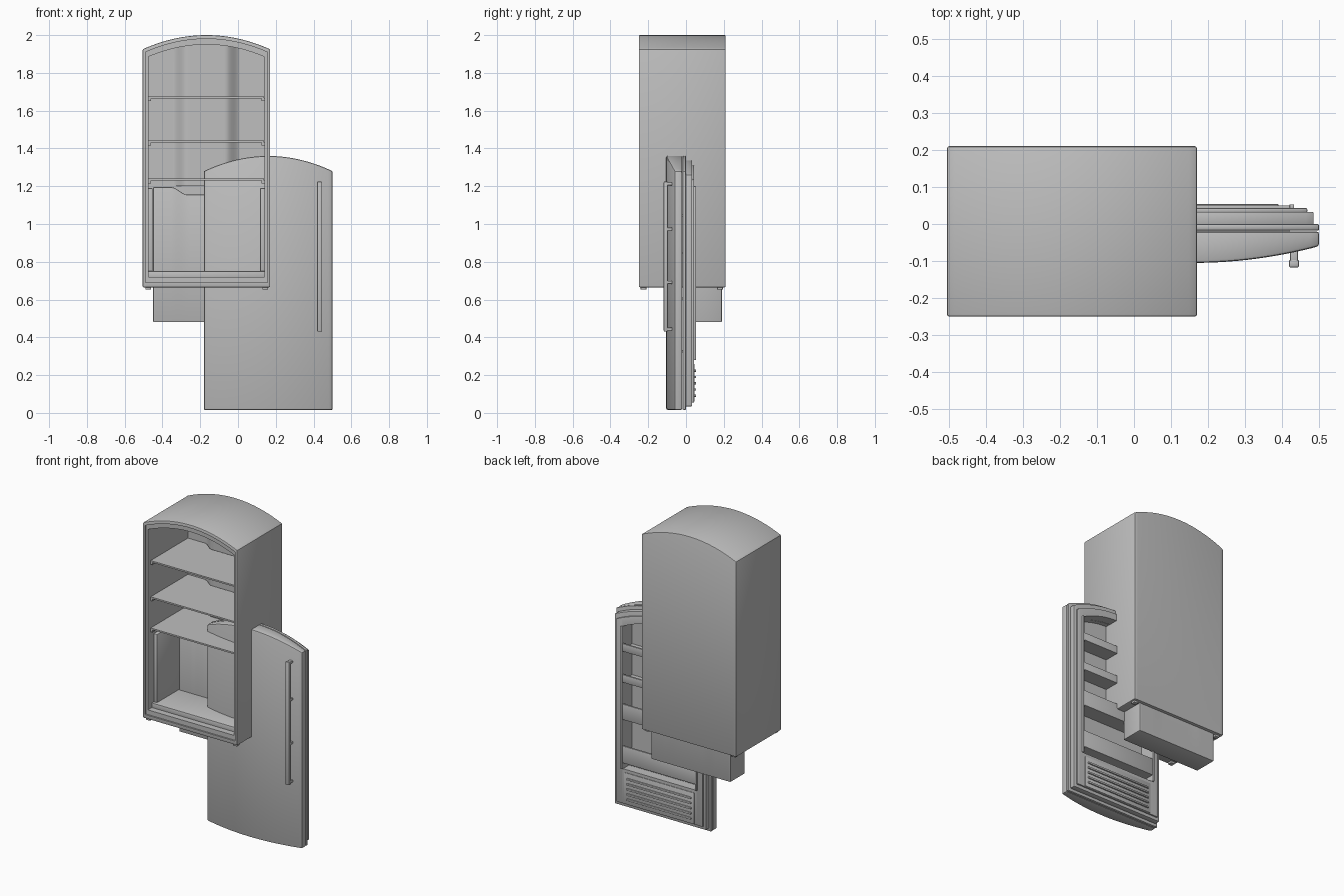
import bpy, bmesh
from math import radians

cube = bpy.data.objects.get("Cube")
if cube:
    bpy.data.objects.remove(cube, do_unlink=True)

grey = bpy.data.materials.new("light grey")
grey.use_nodes = True
grey.diffuse_color = (0.52, 0.52, 0.52, 1)
grey.node_tree.nodes["Principled BSDF"].inputs["Base Color"].default_value = (0.52, 0.52, 0.52, 1)

CAB, DOOR = -0.1675, 0.16      # centre lines of cabinet and door


def call(v, x):
    return v(x) if callable(v) else v


def arch(centre, half, side, peak):
    """Height of a shallow arch over a centre line."""
    return lambda x: peak - (peak - side) * ((x - centre) / half) ** 2


def bump(x):
    """Smooth raised middle of the cabinet back wall."""
    t = min(1, max(0, (0.185 - abs(x - CAB)) / 0.085))
    return t * t * (3 - 2 * t)


def smooth(ob):
    bpy.ops.object.select_all(action='DESELECT')
    ob.select_set(True)
    bpy.context.view_layer.objects.active = ob
    bpy.ops.object.shade_smooth_by_angle(angle=radians(30))


def solid(name, x0, x1, y0, y1, z0, z1, n=1, bevel=0):
    """Block of n columns; y0, y1, z0 and z1 may be functions of x."""
    bm = bmesh.new()
    rings = []
    for i in range(n + 1):
        x = x0 + (x1 - x0) * i / n
        a, b, c, d = (call(v, x) for v in (y0, y1, z0, z1))
        rings.append([bm.verts.new((x, y, z)) for y, z in ((a, c), (b, c), (b, d), (a, d))])
    for r, s in zip(rings, rings[1:]):
        for k in range(4):
            bm.faces.new((r[k], r[k - 1], s[k - 1], s[k]))
    bm.faces.new(rings[0])
    bm.faces.new(rings[-1][::-1])
    bmesh.ops.recalc_face_normals(bm, faces=bm.faces)
    if bevel:
        sharp = [e for e in bm.edges if e.calc_face_angle(0) > radians(30)]
        bmesh.ops.bevel(bm, geom=sharp, offset=bevel, segments=2, profile=0.5,
                        affect='EDGES', clamp_overlap=True)
    me = bpy.data.meshes.new(name)
    bm.to_mesh(me)
    bm.free()
    me.materials.append(grey)
    ob = bpy.data.objects.new(name, me)
    bpy.context.collection.objects.link(ob)
    smooth(ob)
    return ob


def cut(ob, *cutters):
    """Subtract the cutters, then remove them."""
    for c in cutters:
        mod = ob.modifiers.new("cut", 'BOOLEAN')
        mod.operation, mod.solver, mod.object = 'DIFFERENCE', 'EXACT', c
        bpy.ops.object.select_all(action='DESELECT')
        ob.select_set(True)
        bpy.context.view_layer.objects.active = ob
        bpy.ops.object.modifier_apply(modifier=mod.name)
        bpy.data.objects.remove(c, do_unlink=True)
    smooth(ob)


# Cabinet shell with arched top, front rebate and cavity
shell = solid("cabinet_shell", -0.505, 0.17, -0.25, 0.21, 0.665,
              arch(CAB, 0.3375, 1.925, 2.0), 32, 0.006)
rebate = solid("rebate", -0.49, 0.155, -0.3, -0.24, 0.69, arch(CAB, 0.3225, 1.91, 1.98), 32)
cavity = solid("cavity", -0.475, 0.14, -0.3, 0.17, 0.72, arch(CAB, 0.3075, 1.885, 1.95), 32)
cut(shell, rebate, cavity)

# Air duct swelling on the back wall
solid("back_duct", -0.36, 0.025, lambda x: 0.172 - 0.05 * bump(x), 0.18, 1.2,
      arch(CAB, 0.3075, 1.89, 1.955), 32)

# Lower compartment liner and rear housing that sticks out below
for side, xa, xb in (("right", -0.48, -0.452), ("left", 0.117, 0.145)):
    solid(f"lower_liner_{side}", xa, xb, -0.18, 0.18, 0.71, 1.19, bevel=0.004)
solid("lower_floor", -0.478, 0.143, -0.2, 0.18, 0.71, 0.75, bevel=0.004)
solid("rear_housing", -0.45, 0.115, 0.04, 0.19, 0.48, lambda x: 1.195 - 0.04 * bump(x), 40, 0.006)

# Shelves notched around the duct, on small side brackets
for i, z in enumerate((1.235, 1.436, 1.67)):
    solid(f"shelf_{i}", -0.473, 0.138, -0.215, lambda x: 0.165 - 0.05 * bump(x),
          z - 0.005, z + 0.005, 40)
    for side, x in (("right", -0.475), ("left", 0.125)):
        solid(f"shelf_{i}_bracket_{side}", x, x + 0.015, -0.215, 0.15, z - 0.02, z - 0.004)

# Feet
for x in (-0.49, 0.13):
    for y in (-0.24, 0.165):
        solid("cabinet_foot", x, x + 0.03, y, y + 0.03, 0.652, 0.67, bevel=0.003)


# Door layers, all opened by the same arched recess
def recess():
    return solid("recess", -0.1, 0.42, -0.05, 0.2, 0.28, arch(DOOR, 0.26, 1.2, 1.265), 24)


front = lambda x: -0.105 + 0.045 * ((x - DOOR) / 0.34) ** 2
layers = (
    ("door_panel", 0.34, front, -0.02, 0.016, 1.28, 1.36, 0.008),
    ("door_rim", 0.34, -0.018, 0.0, 0.016, 1.28, 1.36, 0.005),
    ("door_seal", 0.325, -0.005, 0.033, 0.035, 1.26, 1.337, 0.004),
    ("door_liner", 0.308, 0.03, 0.043, 0.055, 1.235, 1.31, 0.004),
)
for name, half, ya, yb, z0, side, peak, bev in layers:
    ob = solid(name, DOOR - half, DOOR + half, ya, yb, z0, arch(DOOR, half, side, peak), 32, bev)
    cut(ob, recess())

# Raised bead around the recess sides
for x in (-0.112, 0.42):
    solid("recess_bead", x, x + 0.012, 0.04, 0.053, 0.28, 1.2, bevel=0.002)

# Door bins: front lip, floor and end walls
for i, (za, zb) in enumerate(((0.32, 0.43), (0.6, 0.7), (0.84, 0.89), (1.04, 1.09))):
    solid(f"bin_{i}_lip", -0.1, 0.42, 0.038, 0.05, za, zb, bevel=0.002)
    solid(f"bin_{i}_floor", -0.1, 0.42, -0.055, 0.045, za, za + 0.012)

# Vent panel with slats at the bottom of the door
solid("vent_panel", -0.09, 0.41, 0.038, 0.046, 0.06, 0.26, bevel=0.002)
for i in range(5):
    z = 0.085 + 0.033 * i
    solid(f"vent_slat_{i}", -0.07, 0.39, 0.04, 0.054, z, z + 0.012, bevel=0.003)

# Handle bar with four stand-offs
solid("handle_bar", 0.418, 0.446, -0.118, -0.096, 0.43, 1.225, bevel=0.006)
for z in (0.435, 0.683, 0.965, 1.205):
    solid("handle_standoff", 0.421, 0.443, -0.105, -0.065, z, z + 0.016, bevel=0.003)
